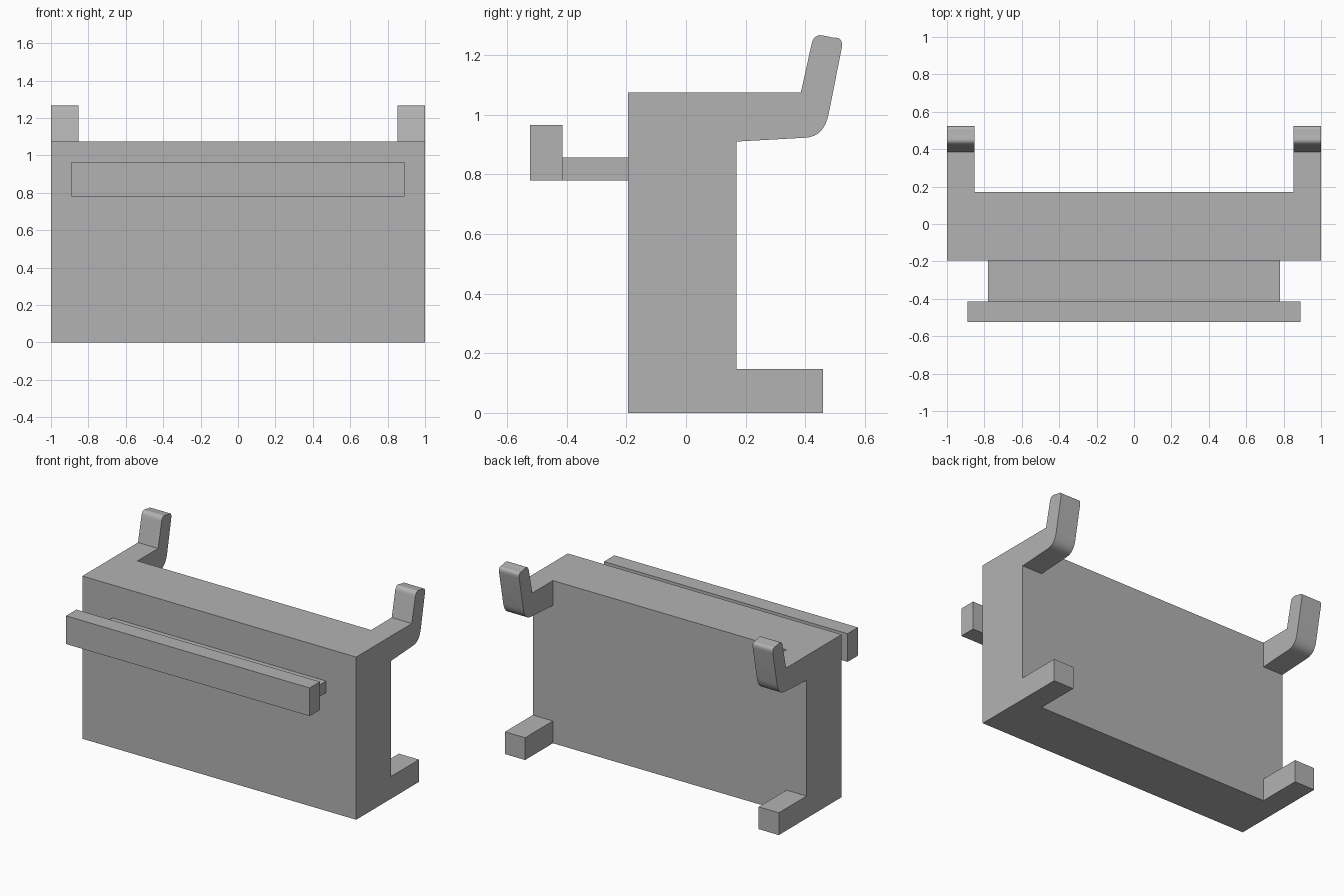
import bpy, bmesh, math
from mathutils import Vector

if "Cube" in bpy.data.objects:
    bpy.data.objects.remove(bpy.data.objects["Cube"], do_unlink=True)

grey = bpy.data.materials.new("plain_grey")
grey.use_nodes = True
colour = (0.45, 0.45, 0.45, 1)
grey.diffuse_color = colour
grey.node_tree.nodes["Principled BSDF"].inputs["Base Color"].default_value = colour


def rounded(start, corner, end, steps=8):
    """Points of a rounded corner between two straight edges."""
    a, b, c = Vector(start), Vector(corner), Vector(end)
    ts = [i / steps for i in range(steps + 1)]
    return [a * (1 - t) ** 2 + b * 2 * t * (1 - t) + c * t * t for t in ts]


def extrude_x(name, profile, half_width):
    """Side profile of (y, z) points, extruded evenly about x = 0."""
    bm = bmesh.new()
    face = bm.faces.new([bm.verts.new((-half_width, p[0], p[1])) for p in profile])
    result = bmesh.ops.extrude_face_region(bm, geom=[face])
    moved = [g for g in result["geom"] if isinstance(g, bmesh.types.BMVert)]
    bmesh.ops.translate(bm, verts=moved, vec=(2 * half_width, 0, 0))
    bmesh.ops.recalc_face_normals(bm, faces=bm.faces)
    mesh = bpy.data.meshes.new(name)
    bm.to_mesh(mesh)
    bm.free()
    mesh.materials.append(grey)
    obj = bpy.data.objects.new(name, mesh)
    bpy.context.collection.objects.link(obj)
    return obj


def rect(y0, y1, z0, z1):
    return [(y0, z0), (y1, z0), (y1, z1), (y0, z1)]


# Side outline of the body: foot, back wall, upturned hook, top
front, back, top = -0.195, 0.17, 1.074
outline = [(front, 0), (0.46, 0), (0.46, 0.147), (back, 0.147), (back, 0.91)]
outline += rounded((0.402, 0.923), (0.464, 0.927), (0.479, 1.005))
outline += rounded((0.522, 1.222), (0.529, 1.262), (0.495, 1.258))
outline += rounded((0.458, 1.266), (0.427, 1.272), (0.42, 1.232))
outline += [(0.385, top), (front, top)]
body = extrude_x("body_with_hooks_and_feet", outline, 1)

# Remove the middle behind the back wall, leaving hooks and feet at the ends
cutter = extrude_x("middle_cutter", rect(back, 0.8, -0.3, 1.5), 0.853)
cutter.hide_render = True
cutter.hide_set(True)
cut = body.modifiers.new("cut_middle", "BOOLEAN")
cut.operation = "DIFFERENCE"
cut.solver = "EXACT"
cut.object = cutter
bpy.context.view_layer.objects.active = body
body.select_set(True)
bpy.ops.object.modifier_apply(modifier=cut.name)
bpy.data.objects.remove(cutter, do_unlink=True)
bpy.ops.object.shade_smooth_by_angle(angle=math.radians(30))

# Front shelf and its raised lip
extrude_x("front_shelf", rect(-0.415, front, 0.78, 0.857), 0.78)
extrude_x("front_lip", rect(-0.523, -0.415, 0.78, 0.966), 0.89)
